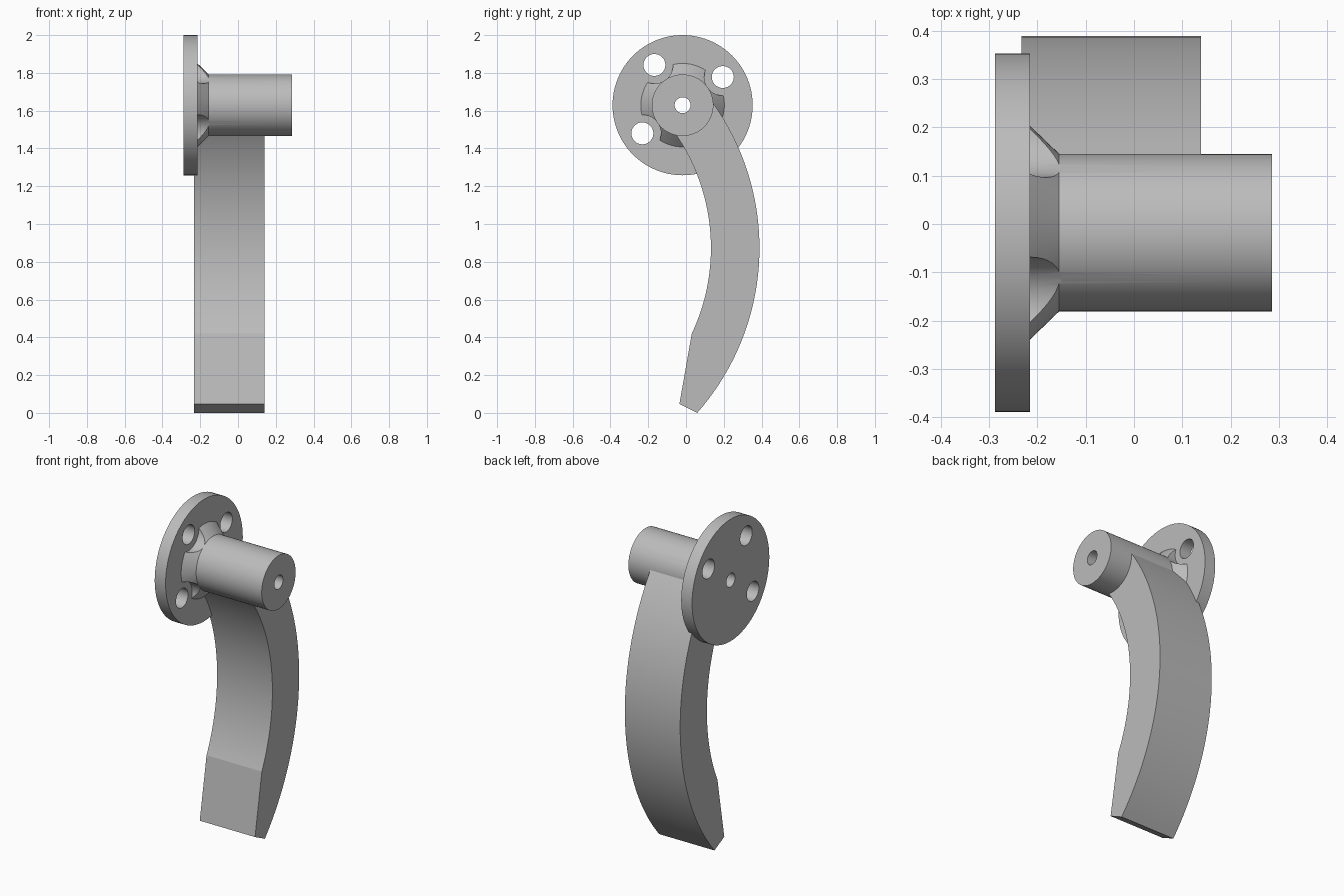
import bpy, bmesh, math
from mathutils import Matrix

if "Cube" in bpy.data.objects:
    bpy.data.objects.remove(bpy.data.objects["Cube"])

CY, CZ = -0.018, 1.629          # hub axis, running along x
BOLT_R = 0.26                   # bolt circle radius
BOLT_ANGLES = (35, 125, 215)

metal = bpy.data.materials.new("grey metal")
metal.diffuse_color = (0.5, 0.5, 0.5, 1)
metal.use_nodes = True
metal.node_tree.nodes["Principled BSDF"].inputs["Base Color"].default_value = metal.diffuse_color


def add_object(name, bm):
    bmesh.ops.recalc_face_normals(bm, faces=bm.faces[:])
    mesh = bpy.data.meshes.new(name)
    bm.to_mesh(mesh)
    bm.free()
    obj = bpy.data.objects.new(name, mesh)
    bpy.context.collection.objects.link(obj)
    mesh.materials.append(metal)
    return obj


def lathe_x(name, profile, y=CY, z=CZ, segments=96):
    """Solid of revolution along x from (x, radius) points."""
    bm = bmesh.new()
    rings = []
    for x, r in profile:
        rings.append([bm.verts.new((x, y + r * math.cos(a), z + r * math.sin(a)))
                      for a in (2 * math.pi * i / segments for i in range(segments))])
    for a, b in zip(rings, rings[1:]):
        for i in range(segments):
            j = (i + 1) % segments
            bm.faces.new((a[i], a[j], b[j], b[i]))
    bm.faces.new(rings[0])
    bm.faces.new(rings[-1])
    return add_object(name, bm)


def bolt_cutters(radius, x0, x1):
    cutters = []
    for deg in BOLT_ANGLES:
        a = math.radians(deg)
        cutters.append(lathe_x("bolt_cutter", [(x0, radius), (x1, radius)],
                               CY + BOLT_R * math.cos(a), CZ + BOLT_R * math.sin(a), 48))
    return cutters


def cut(obj, cutters):
    bpy.context.view_layer.objects.active = obj
    for c in cutters:
        mod = obj.modifiers.new("cut", 'BOOLEAN')
        mod.operation, mod.solver, mod.object = 'DIFFERENCE', 'EXACT', c
        bpy.ops.object.modifier_apply(modifier=mod.name)
        bpy.data.objects.remove(c)


def bore():
    return lathe_x("bore_cutter", [(-0.5, 0.042), (0.5, 0.042)], segments=48)


# round mounting flange with three bolt holes and a central bore
flange = lathe_x("flange", [(-0.288, 0.371), (-0.215, 0.371)])
cut(flange, bolt_cutters(0.058, -0.5, 0.5) + [bore()])

# hub with flared foot, scalloped for the bolt heads
hub = lathe_x("hub", [(-0.216, 0.222), (-0.155, 0.163), (0.286, 0.163)])
cut(hub, bolt_cutters(0.0985, -0.4, -0.15) + [bore()])

# curved lever arm: two concentric arcs, then a straight taper to a blunt tip
AY, AZ, R_OUT, R_IN = -0.932, 0.873, 1.321, 1.064


def arc(radius, start, end, steps=40):
    return [(AY + radius * math.cos(math.radians(t)), AZ + radius * math.sin(math.radians(t)))
            for t in (start + (end - start) * i / steps for i in range(steps + 1))]


outline = arc(R_IN, 35.2, -25.2) + [(-0.035, 0.047)] + arc(R_OUT, -41.36, 36)
bm = bmesh.new()
side = bm.faces.new([bm.verts.new((-0.233, y, z)) for y, z in outline])
new = bmesh.ops.extrude_face_region(bm, geom=[side])["geom"]
bmesh.ops.translate(bm, vec=(0.372, 0, 0),
                    verts=[v for v in new if isinstance(v, bmesh.types.BMVert)])
arm = add_object("lever_arm", bm)

# smooth curved walls, crisp edges
for obj in (flange, hub, arm):
    bpy.ops.object.select_all(action='DESELECT')
    obj.select_set(True)
    bpy.context.view_layer.objects.active = obj
    bpy.ops.object.shade_smooth_by_angle(angle=math.radians(20 if obj is not arm else 10))
